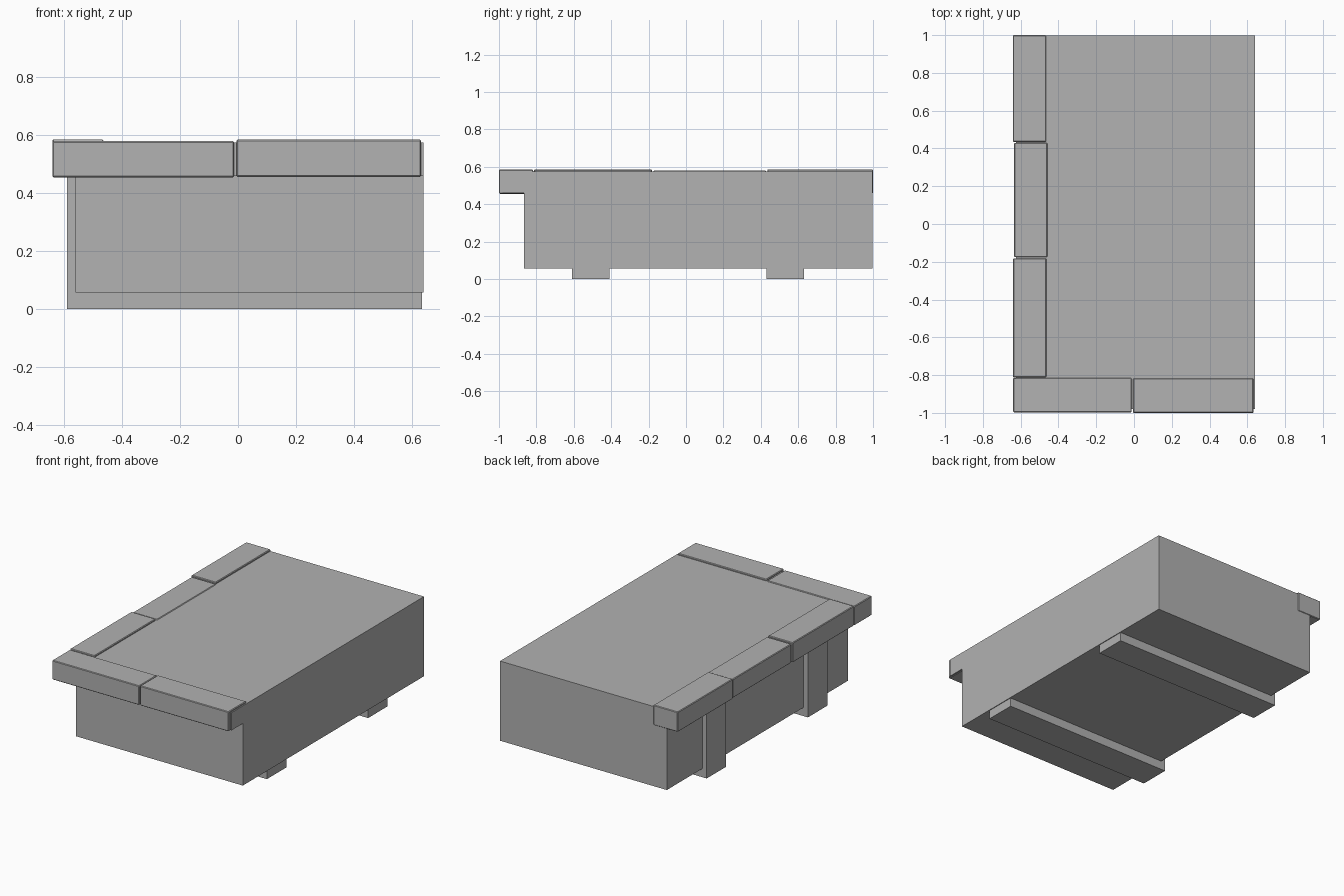
import bpy
import bmesh

if "Cube" in bpy.data.objects:
    bpy.data.objects.remove(bpy.data.objects["Cube"], do_unlink=True)

# Single stone grey
stone = bpy.data.materials.new("stone_grey")
stone.use_nodes = True
GREY = (0.445, 0.445, 0.445, 1)
stone.diffuse_color = GREY
stone.node_tree.nodes["Principled BSDF"].inputs["Base Color"].default_value = GREY


def block(name, x, y, z, bevel=0):
    """Box given by its (min, max) extents on each axis."""
    bm = bmesh.new()
    bmesh.ops.create_cube(bm, size=1)
    for v in bm.verts:
        v.co = [sum(r) / 2 + c * (r[1] - r[0]) for c, r in zip(v.co, (x, y, z))]
    mesh = bpy.data.meshes.new(name)
    bm.to_mesh(mesh)
    bm.free()
    mesh.materials.append(stone)
    obj = bpy.data.objects.new(name, mesh)
    bpy.context.collection.objects.link(obj)
    if bevel:
        mod = obj.modifiers.new("soft_edge", "BEVEL")
        mod.width = bevel
        mod.segments = 1
    return obj


# Main body with the overhanging slab that carries the edging
block("body", (-0.56, 0.64), (-0.865, 0.997), (0.057, 0.52))
block("top_slab", (-0.625, 0.64), (-0.98, 0.997), (0.46, 0.575))

# Runners under the body, turning up as posts along the edged side
for name, y0 in (("front", -0.61), ("back", 0.43)):
    y = (y0, y0 + 0.2)
    block(name + "_runner", (-0.59, 0.635), y, (0, 0.07))
    block(name + "_post", (-0.59, -0.55), y, (0, 0.47))

# Edging stones along the front
block("front_edging_right", (-0.64, -0.013), (-0.997, -0.815), (0.455, 0.58), 0.004)
block("front_edging_left", (-0.005, 0.632), (-1, -0.817), (0.457, 0.585), 0.004)

# Edging stones along the side
side_stones = (
    ("front", -0.64, -0.812, -0.182, 0.585),
    ("middle", -0.635, -0.176, 0.43, 0.579),
    ("back", -0.641, 0.435, 1.0, 0.586),
)
for name, x0, y0, y1, top in side_stones:
    block("side_edging_" + name, (x0, x0 + 0.176), (y0, y1), (0.456, top), 0.004)
